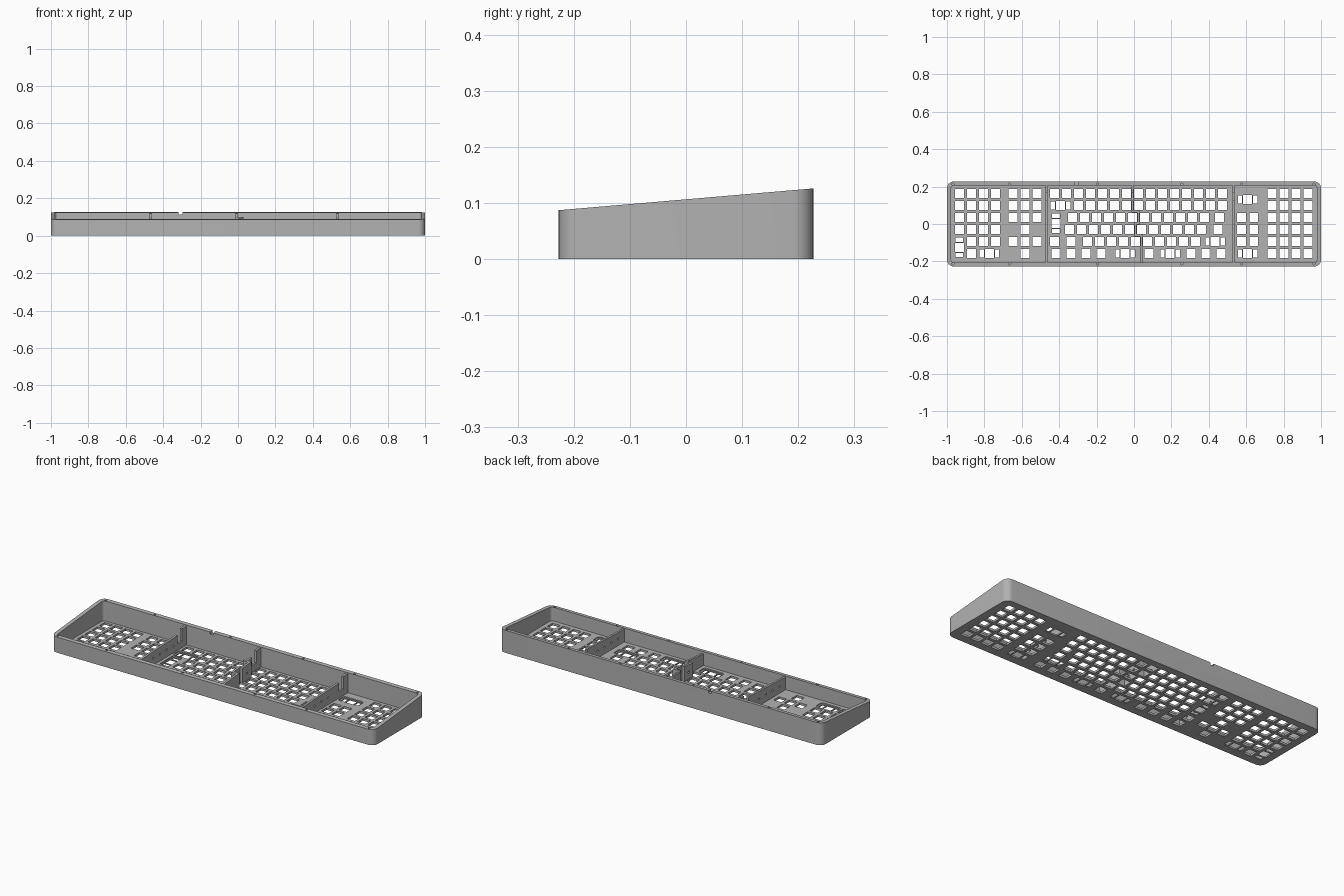
import bpy, bmesh, math
from mathutils import Vector

if "Cube" in bpy.data.objects:
    bpy.data.objects.remove(bpy.data.objects["Cube"])

U = 0.0642            # key pitch
HOLE = 0.048          # switch opening
FLOOR = 0.012         # plate thickness
WALL = 0.022
HX, HY = 1.0, 0.227

grey = bpy.data.materials.new("case grey")
grey.diffuse_color = (0.45, 0.45, 0.45, 1)
grey.use_nodes = True
grey.node_tree.nodes["Principled BSDF"].inputs["Base Color"].default_value = grey.diffuse_color


def top(y):
    """Height of the sloping rim."""
    return 0.1065 + 0.0855 * y


def make(name, bm):
    bmesh.ops.recalc_face_normals(bm, faces=bm.faces)
    me = bpy.data.meshes.new(name)
    bm.to_mesh(me)
    bm.free()
    ob = bpy.data.objects.new(name, me)
    ob.data.materials.append(grey)
    bpy.context.collection.objects.link(ob)
    return ob


def prism(bm, pts, z0, ztop):
    """Extrude an xy outline from z0 up to ztop(y)."""
    n = len(pts)
    a = [bm.verts.new((x, y, z0)) for x, y in pts]
    b = [bm.verts.new((x, y, ztop(y))) for x, y in pts]
    bm.faces.new(a[::-1])
    bm.faces.new(b)
    for i in range(n):
        bm.faces.new((a[i], a[(i + 1) % n], b[(i + 1) % n], b[i]))


def outline(cx, cy, hx, hy, r=0.0, seg=8):
    """Rounded rectangle outline."""
    if r == 0:
        return [(cx - hx, cy - hy), (cx + hx, cy - hy), (cx + hx, cy + hy), (cx - hx, cy + hy)]
    out = []
    for k, (sx, sy) in enumerate(((1, 1), (-1, 1), (-1, -1), (1, -1))):
        for i in range(seg + 1):
            t = math.pi / 2 * (k + i / seg)
            out.append((cx + sx * (hx - r) + r * math.cos(t), cy + sy * (hy - r) + r * math.sin(t)))
    return out


def cut(ob, bm):
    cutter = make("cutter", bm)
    cutter.hide_render = True
    mod = ob.modifiers.new("cut", 'BOOLEAN')
    mod.operation, mod.solver, mod.object = 'DIFFERENCE', 'EXACT', cutter
    bpy.context.view_layer.objects.active = ob
    bpy.ops.object.modifier_apply(modifier=mod.name)
    bpy.data.objects.remove(cutter)


def row_y(r):
    return 0.164 - U * r


# ---- key layout: single keys, and wide keys as (x, y, vertical)
L = -0.457                     # left edge of the main block
keys, wide = [], []


def run(r, start, count):
    """Row of unit keys starting at a column offset in the main block."""
    keys.extend((L + U * (start + 0.5 + i), row_y(r)) for i in range(count))


def mid(r, *centres):
    keys.extend((L + U * c, row_y(r)) for c in centres)


# main block
run(0, 0, 15)
run(1, 2, 13)
run(2, 1.5, 12)
mid(2, 14.25)
run(3, 1.25, 12)
mid(3, 14.125)
mid(4, 0.5, 1.875)
run(4, 2.75, 10)
mid(5, 0.625, 1.875, 3.125, 4.375, 8.375, 11.875, 13.125, 14.375)
wide += [(L + U, row_y(1), 0), (L + U * 0.625, row_y(2.5), 1), (L + U * 13.875, row_y(4), 0),
         (L + U * 6.375, row_y(5), 0), (L + U * 10.125, row_y(5), 0)]
# left number block
for r in range(6):
    for c in range(4):
        if r < 4 or (r == 4 and c > 0) or (r == 5 and c == 1):
            keys.append((-0.934 + U * c, row_y(r)))
wide += [(-0.934, row_y(4.5), 1), (-0.934 + U * 2.5, row_y(5), 0)]
# left navigation cluster
for r, cols in enumerate(((0, 1, 2), (0, 1, 2), (0, 1, 2), (1,), (0, 1, 2), (1,))):
    keys += [(-0.647 + U * c, row_y(r)) for c in cols]
# right cluster and right block
for r in range(6):
    if r in (2, 3, 4):
        keys += [(0.576 + U * c, row_y(r)) for c in (0, 1)]
    keys += [(0.737 + U * c, row_y(r)) for c in range(4)]
wide += [(0.608, row_y(0.5), 0), (0.608, row_y(5), 0)]

# ---- tray: sloped rounded block, hollowed
bm = bmesh.new()
prism(bm, outline(0, 0, HX, HY, 0.036), 0, top)
tray = make("keyboard_tray", bm)
bm = bmesh.new()
prism(bm, outline(0, 0, HX - WALL, HY - WALL, 0.014), FLOOR, lambda y: 0.3)
cut(tray, bm)

# shallow rounded pockets around the wide keys
bm = bmesh.new()
for x, y, v in wide:
    hx, hy = (0.028, 0.062) if v else (0.062, 0.028)
    prism(bm, outline(x, y, hx, hy, 0.012, 4), 0.006, lambda y: 0.05)
cut(tray, bm)

# switch openings and stabiliser slots
bm = bmesh.new()
h = HOLE / 2
for x, y in keys + [(w[0], w[1]) for w in wide]:
    prism(bm, outline(x, y, h, h), -0.05, lambda y: 0.05)
for x, y, v in wide:
    for s in (-1, 1):
        o = s * 0.041
        if v:
            prism(bm, outline(x, y + o, 0.021, 0.0115), -0.05, lambda y: 0.05)
        else:
            prism(bm, outline(x + o, y, 0.0115, 0.021), -0.05, lambda y: 0.05)
cut(tray, bm)

# screw holes in the rim and the cable notch in the back wall
bm = bmesh.new()
for x in (-0.967, -0.665, -0.195, 0.255, 0.575, 0.962):
    for y in (-0.212, 0.212):
        prism(bm, outline(x, y, 0.0065, 0.0065, 0.0064, 3), 0.05, lambda y: 0.3)
prism(bm, outline(-0.307, 0.216, 0.010, 0.03), 0.112, lambda y: 0.3)
cut(tray, bm)


# ---- upright ribs, drawn as a yz profile and given a thickness
def rib(name, x, profile, holes, t=0.012):
    bm = bmesh.new()
    f = bm.faces.new([bm.verts.new((x - t / 2, y, z)) for y, z in profile])
    ext = bmesh.ops.extrude_face_region(bm, geom=[f])
    bmesh.ops.translate(bm, vec=Vector((t, 0, 0)),
                        verts=[e for e in ext["geom"] if isinstance(e, bmesh.types.BMVert)])
    ob = make(name, bm)
    bm = bmesh.new()
    for y, z in holes:
        start = len(bm.verts)
        bmesh.ops.create_cone(bm, cap_ends=True, segments=12, radius1=0.006, radius2=0.006, depth=0.1)
        bm.verts.ensure_lookup_table()
        for v in bm.verts[start:]:
            v.co = Vector((x + v.co.z, y + v.co.x, z + v.co.y))
    cut(ob, bm)


# side ribs with a cable gap near the back
e = HY - WALL + 0.002
for name, x in (("left_rib", -0.468), ("right_rib", 0.532)):
    rib(name, x, [(-e, 0.008), (e, 0.008), (e, top(e) - 0.003), (0.165, top(0.165) - 0.003),
                  (0.165, 0.05), (0.125, 0.05), (0.125, top(0.125) - 0.02), (-e, top(-e) - 0.006)],
        [(y, 0.05) for y in (-0.15, -0.09, -0.03, 0.03, 0.09)])

# stepped centre rib, running between the key rows
xs = [L + U * 7, L + U * 7.5, L + U * 7.25, L + U * 7.75]
ys = [e, row_y(1.5), row_y(2.5), row_y(3.5), -e]
rib("centre_rib_back", xs[0], [(ys[1], 0.008), (e, 0.008), (e, top(e) - 0.003), (0.165, top(0.165) - 0.003),
                               (0.165, 0.05), (0.125, 0.05), (0.125, 0.095), (ys[1], 0.09)], [(0.1, 0.05)])
for i, name in ((1, "centre_rib_upper"), (2, "centre_rib_lower"), (3, "centre_rib_front")):
    a, b = ys[i + 1], ys[i]
    rib(name, xs[i], [(a, 0.008), (b, 0.008), (b, top(b) - 0.012), (a, top(a) - 0.012)],
        [((a + b) / 2, 0.05)])
    bm = bmesh.new()
    x0, x1 = sorted((xs[i - 1], xs[i]))
    prism(bm, outline((x0 + x1) / 2, b, (x1 - x0) / 2 + 0.006, 0.006), 0.008, lambda y: top(y) - 0.012)
    make(name + "_step", bm)

# smooth the rounded corners, keep the edges crisp
bpy.ops.object.select_all(action='DESELECT')
tray.select_set(True)
bpy.context.view_layer.objects.active = tray
bpy.ops.object.shade_smooth_by_angle(angle=math.radians(30))
